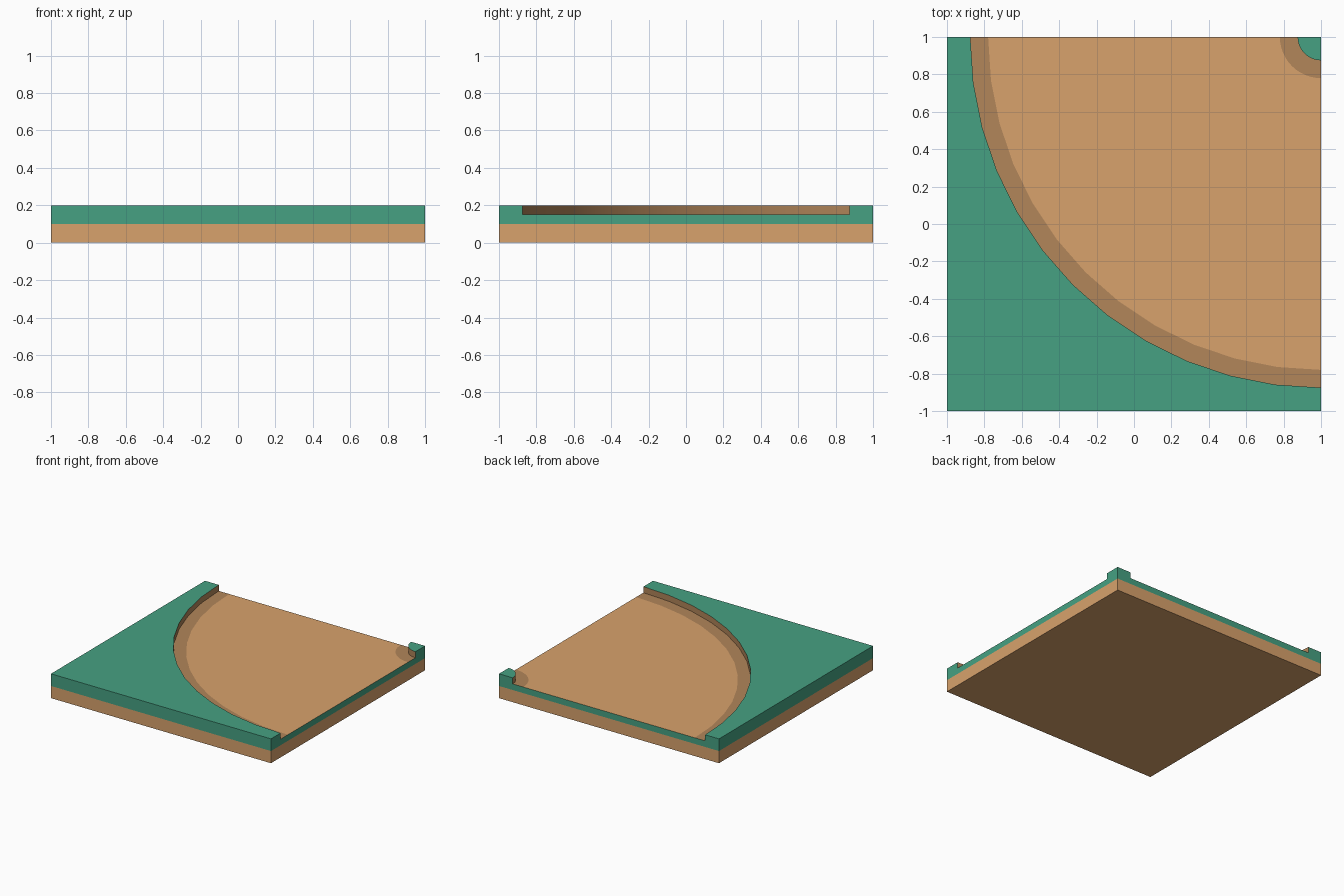
import bpy, bmesh
from math import sin, cos, pi

if "Cube" in bpy.data.objects:
    bpy.data.objects.remove(bpy.data.objects["Cube"])

STEPS = 12                      # segments in the quarter turn
R_IN, R_OUT, EDGE = 0.125, 1.875, 0.095
TOP, ROAD, SEAM = 0.2, 0.15, 0.1


def material(name, srgb):
    m = bpy.data.materials.new(name)
    m.diffuse_color = [(c / 255 / 12.92 if c < 11 else ((c / 255 + 0.055) / 1.055) ** 2.4) for c in srgb] + [1]
    m.use_nodes = True
    m.node_tree.nodes["Principled BSDF"].inputs["Base Color"].default_value = m.diffuse_color
    return m


GRASS = material("grass", (70, 161, 130))
DIRT = material("dirt", (216, 162, 108))
DARK = material("dark_dirt", (178, 134, 90))


def arc(r, z):
    # quarter arc around the back right corner, from the back side to the right side
    return [(1 - r * cos(a), 1 - r * sin(a), z)
            for a in (i * pi / 2 / STEPS for i in range(STEPS + 1))]


def strip(a, b):
    return [[a[i], a[i + 1], b[i + 1], b[i]] for i in range(len(a) - 1)]


def build(name, mat, faces, smooth=False):
    bm = bmesh.new()
    for f in faces:
        bm.faces.new([bm.verts.new(p) for p in f])
    bmesh.ops.remove_doubles(bm, verts=bm.verts, dist=1e-5)
    for f in bm.faces:
        f.smooth = smooth
    me = bpy.data.meshes.new(name)
    bm.to_mesh(me)
    bm.free()
    me.materials.append(mat)
    bpy.context.collection.objects.link(bpy.data.objects.new(name, me))


def ring(z):
    return [(-1, -1, z), (1, -1, z), (1, 1, z), (-1, 1, z), (-1, -1, z)]


# Dirt base: four sides and the underside
build("dirt_base", DIRT, [f[::1] for f in strip(ring(0), ring(SEAM))] + [ring(0)[3::-1]])

# Grass sides: two full walls, two walls notched where the path leaves
notch = [(-1, SEAM), (1, SEAM), (1, TOP), (1 - R_IN, TOP), (1 - R_IN, ROAD),
         (1 - R_OUT, ROAD), (1 - R_OUT, TOP), (-1, TOP)]
full = strip(ring(SEAM), ring(TOP))
build("grass_sides", GRASS, [full[0], full[3],
                             [(1, t, z) for t, z in notch],
                             [(t, 1, z) for t, z in notch[::-1]]])

# Grass tops: wide outer bank and small inner corner
build("grass_outer_bank", GRASS, [arc(R_OUT, TOP)[::-1] + [(-1, 1, TOP), (-1, -1, TOP), (1, -1, TOP)]])
build("grass_inner_corner", GRASS, [arc(R_IN, TOP) + [(1, 1, TOP)]])

# Sunken path with darker borders
build("path", DIRT, strip(arc(R_OUT - EDGE, ROAD), arc(R_IN + EDGE, ROAD)))
build("outer_path_border", DARK, strip(arc(R_OUT, ROAD), arc(R_OUT - EDGE, ROAD)))
build("inner_path_border", DARK, strip(arc(R_IN + EDGE, ROAD), arc(R_IN, ROAD)))

# Curved banks beside the path
build("outer_bank_wall", DARK, strip(arc(R_OUT, TOP), arc(R_OUT, ROAD)), True)
build("inner_bank_wall", DARK, strip(arc(R_IN, ROAD), arc(R_IN, TOP)), True)
